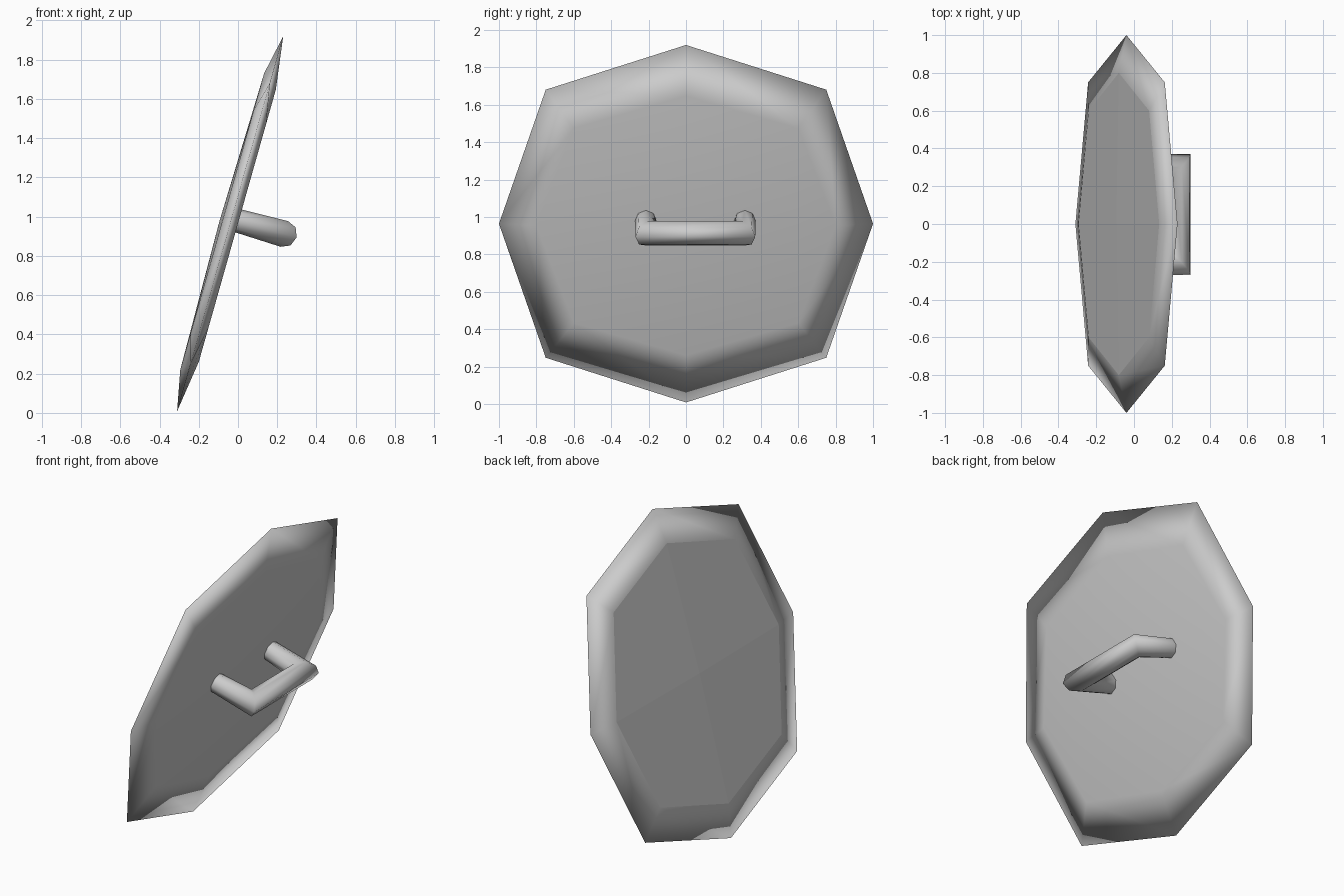
import bpy, bmesh, math
from mathutils import Vector

if "Cube" in bpy.data.objects:
    bpy.data.objects.remove(bpy.data.objects["Cube"])

# Tilted frame: v runs across (y), u runs up the plate, n points out of the handle side
TILT = math.radians(15.8)
CENTER = Vector((-0.04, 0, 0.964))
U = Vector((math.sin(TILT), 0, math.cos(TILT)))
N = Vector((math.cos(TILT), 0, -math.sin(TILT)))


def place(v, u, n):
    return CENTER + Vector((0, v, 0)) + U * u + N * n


def finish(bm, name):
    bmesh.ops.recalc_face_normals(bm, faces=bm.faces)
    mesh = bpy.data.meshes.new(name)
    bm.to_mesh(mesh)
    bm.free()
    obj = bpy.data.objects.new(name, mesh)
    bpy.context.collection.objects.link(obj)
    return obj


def bridge(bm, a, b):
    k = len(a)
    for i in range(k):
        j = (i + 1) % k
        bm.faces.new((a[i], a[j], b[j], b[i])).smooth = True


# Shield plate: eight-sided, sharp rim, slightly domed outer face
OUTLINE = [(0, 1), (0.75, 0.75), (1, 0), (0.75, -0.75),
           (0, -1), (-0.75, -0.75), (-1, 0), (-0.75, 0.75)]
bm = bmesh.new()


def plate_ring(sv, su, n):
    return [bm.verts.new(place(v * sv, u * su, n)) for v, u in OUTLINE]


outer = plate_ring(0.8, 0.785, -0.042)
rim = plate_ring(1, 0.993, 0)
inner = plate_ring(0.8, 0.72, 0.038)
bridge(bm, outer, rim)
bridge(bm, rim, inner)
bm.faces.new(inner).smooth = True
hub = bm.verts.new(place(0, 0, -0.056))
for i in range(0, 8, 2):
    bm.faces.new((hub, outer[i], outer[i + 1], outer[(i + 2) % 8]))
finish(bm, "shield_plate")

# Grip: eight-sided tube bent into a U, with mitred corners
# each row: v, n, section direction (v, n), in-plane radius, radius along u
d = 0.7071
PATH = [(-0.215, 0.03, (-1, 0), 0.058, 0.06),
        (-0.205, 0.28, (-d, d), 0.092, 0.068),
        (0.305, 0.28, (d, d), 0.092, 0.068),
        (0.315, 0.03, (1, 0), 0.058, 0.06)]
bm = bmesh.new()
rings = []
for v, n, (dv, dn), r, ru in PATH:
    ring = []
    for i in range(8):
        a = math.tau * i / 8
        s = r * math.cos(a)
        ring.append(bm.verts.new(place(v + dv * s, 0.025 + ru * math.sin(a), n + dn * s)))
    rings.append(ring)
for a, b in zip(rings, rings[1:]):
    bridge(bm, a, b)
bm.faces.new(rings[0])
bm.faces.new(rings[-1])
finish(bm, "hand_grip")
